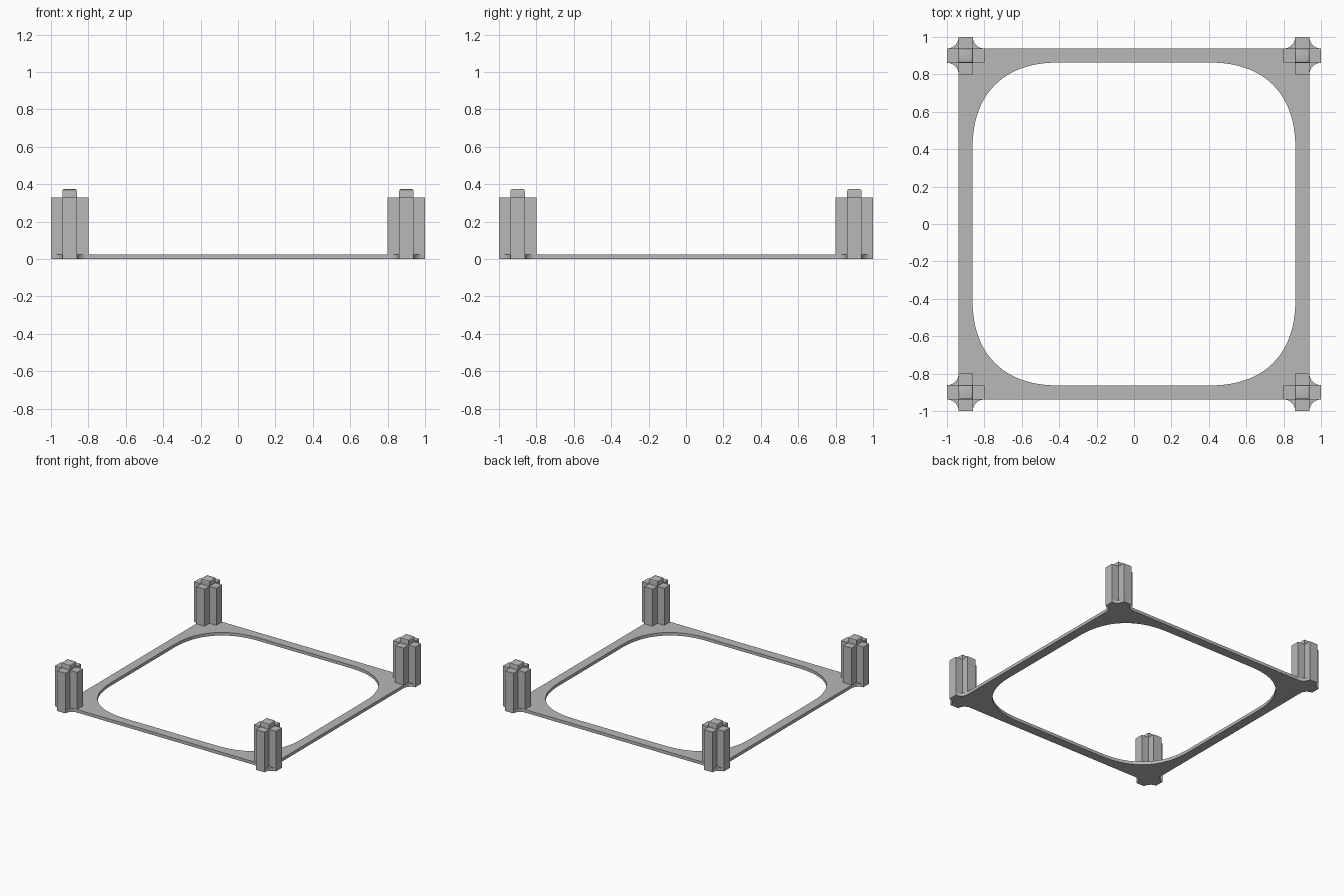
import bpy, bmesh, math
from mathutils import Matrix, Vector

if "Cube" in bpy.data.objects:
    bpy.data.objects.remove(bpy.data.objects["Cube"])

C, ARM, W = 0.9, 0.1, 0.038      # post centre, arm length, arm half width
BASE, TOP, PEG = 0.025, 0.328, 0.375
INNER, START = 0.863, 0.41       # opening half width, where corner curve starts

grey = bpy.data.materials.new("light_grey")
grey.diffuse_color = (0.48, 0.48, 0.48, 1)
grey.use_nodes = True
grey.node_tree.nodes["Principled BSDF"].inputs["Base Color"].default_value = grey.diffuse_color


def add(name, mesh):
    ob = bpy.data.objects.new(name, mesh)
    bpy.context.collection.objects.link(ob)
    mesh.materials.clear()
    mesh.materials.append(grey)
    bpy.ops.object.select_all(action='DESELECT')
    ob.select_set(True)
    bpy.context.view_layer.objects.active = ob
    bpy.ops.object.shade_smooth_by_angle(angle=math.radians(30))
    return ob


def arc(cx, cy, a0, a1, r, n=10):
    return [(cx + r * math.cos(math.radians(a0 + (a1 - a0) * i / n)),
             cy + r * math.sin(math.radians(a0 + (a1 - a0) * i / n))) for i in range(n + 1)]


def four_turns(points):
    # repeat one corner of an outline around the square
    return [Matrix.Rotation(k * math.pi / 2, 2) @ Vector(p) for k in range(4) for p in points]


# Base frame: notched outer outline with a soft-cornered opening
r = ARM - W
lo, hi = C - ARM, C + ARM
outer = arc(hi, lo, 180, 90, r) + arc(hi, hi, 270, 180, r) + arc(lo, hi, 0, -90, r)
k = START + 0.63 * (INNER - START)
ctrl = [(INNER, START), (INNER, k), (k, INNER), (START, INNER)]
inner = []
for i in range(25):
    t = i / 24
    b = ((1 - t) ** 3, 3 * t * (1 - t) ** 2, 3 * t * t * (1 - t), t ** 3)
    inner.append([sum(w * p[a] for w, p in zip(b, ctrl)) for a in (0, 1)])

curve = bpy.data.curves.new("frame_outline", 'CURVE')
curve.dimensions, curve.fill_mode, curve.extrude = '2D', 'BOTH', BASE / 2
for loop in (outer, inner):
    pts = four_turns(loop)
    s = curve.splines.new('POLY')
    s.points.add(len(pts) - 1)
    for sp, p in zip(s.points, pts):
        sp.co = (p.x, p.y, 0, 1)
    s.use_cyclic_u = True
helper = bpy.data.objects.new("frame_outline", curve)
bpy.context.collection.objects.link(helper)
bpy.context.view_layer.update()
ev = helper.evaluated_get(bpy.context.evaluated_depsgraph_get())
frame_mesh = bpy.data.meshes.new_from_object(ev)
frame_mesh.transform(Matrix.Translation((0, 0, BASE / 2)))
bpy.data.objects.remove(helper)
add("base_frame", frame_mesh)

# Corner post: cross-shaped column
bm = bmesh.new()
cross = four_turns([(ARM, -W), (ARM, W), (W, W)])
face = bm.faces.new([bm.verts.new((p.x, p.y, BASE)) for p in cross])
up = bmesh.ops.extrude_face_region(bm, geom=[face])
bmesh.ops.translate(bm, vec=(0, 0, TOP - BASE),
                    verts=[v for v in up['geom'] if isinstance(v, bmesh.types.BMVert)])
bmesh.ops.recalc_face_normals(bm, faces=bm.faces)
post_mesh = bpy.data.meshes.new("corner_post")
bm.to_mesh(post_mesh)
bm.free()

# Locating peg: square block with rounded top edges
bm = bmesh.new()
bmesh.ops.create_cube(bm, size=1, matrix=Matrix.Translation((0, 0, (TOP + PEG) / 2))
                      @ Matrix.Diagonal((2 * W, 2 * W, PEG - TOP, 1)))
rim = [e for e in bm.edges if all(v.co.z > PEG - 0.001 for v in e.verts)]
bmesh.ops.bevel(bm, geom=rim, offset=0.011, segments=3, profile=0.5, affect='EDGES')
peg_mesh = bpy.data.meshes.new("peg")
bm.to_mesh(peg_mesh)
bm.free()

for sx, side in ((-1, "left"), (1, "right")):
    for sy, end in ((-1, "front"), (1, "back")):
        for name, mesh in (("post", post_mesh), ("peg", peg_mesh)):
            add(f"{end}_{side}_{name}", mesh).location = (sx * C, sy * C, 0)
